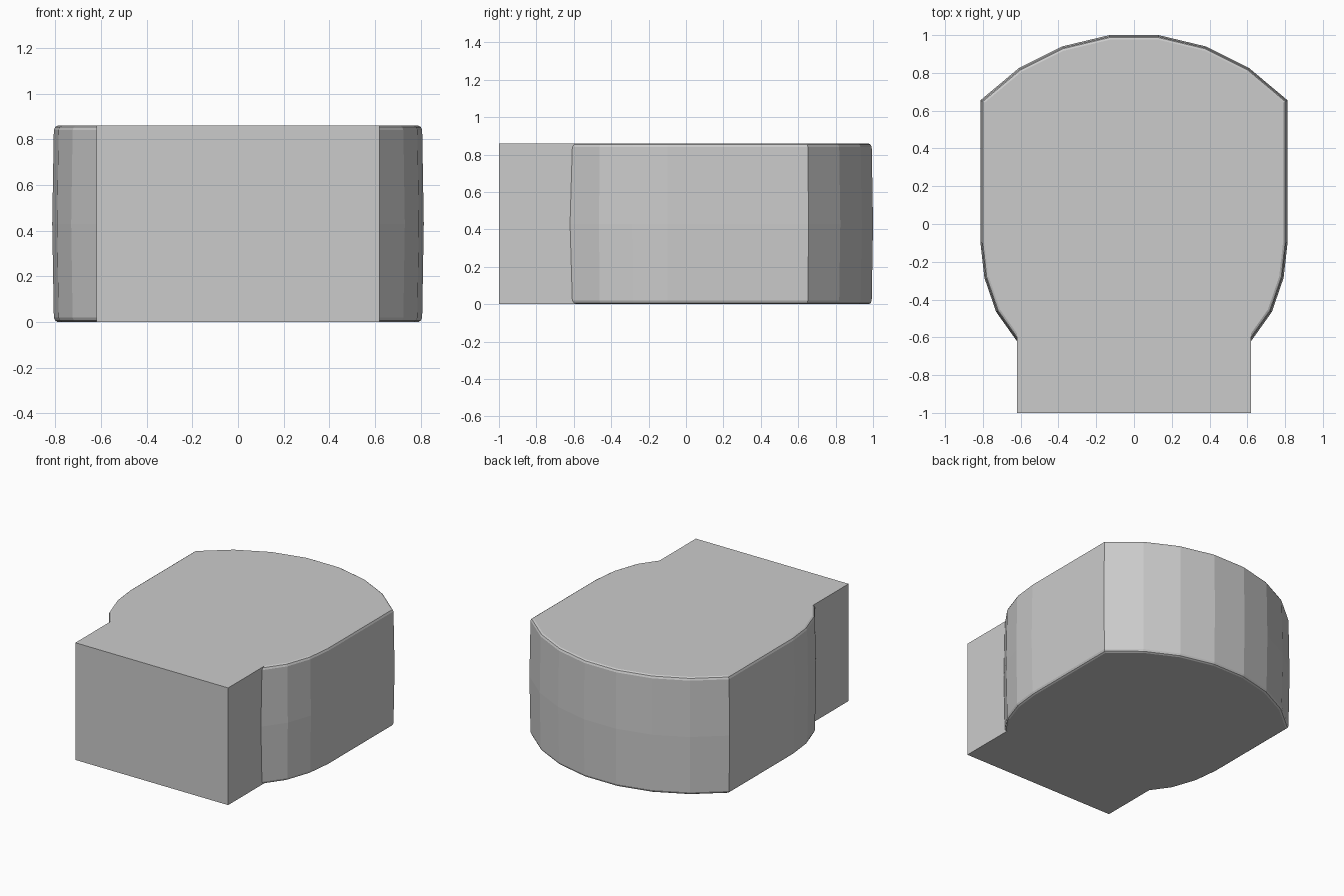
import bpy, bmesh
from mathutils import Vector

if "Cube" in bpy.data.objects:
    bpy.data.objects.remove(bpy.data.objects["Cube"])

H = 0.86
# Right half of the plan outline, from the front neck corner to the rounded back
HALF = [(0.62, -1.0), (0.62, -0.62), (0.73, -0.465), (0.792, -0.285), (0.813, -0.1),
        (0.813, 0.655), (0.61, 0.825), (0.38, 0.94), (0.13, 1.0)]
OUTLINE = [Vector(p) for p in HALF] + [Vector((-x, y)) for x, y in reversed(HALF)]
N = len(OUTLINE)


def normal(a, b):
    d = (b - a).normalized()
    return Vector((d.y, -d.x))


def inset(i, d):
    """Mitred inset of one outline point; the neck keeps its straight sides."""
    p = OUTLINE[i]
    if i in (0, N - 1):
        return p.copy()
    n1 = normal(OUTLINE[i - 1], p)
    n2 = normal(p, OUTLINE[(i + 1) % N])
    if i in (1, N - 2):
        # slide the junction along the neck side
        n = n2 if i == 1 else n1
        return p + Vector((0, -d / n.y))
    m = (n1 + n2).normalized()
    return p - m * (d / m.dot(n1))


# Stacked rings: softened rims and a slight bulge at mid height
rim = [(0.0, 0.024), (0.006, 0.013), (0.02, 0.007)]
levels = rim + [(H / 2, 0.0)] + [(H - z, d) for z, d in reversed(rim)]

bm = bmesh.new()
rings = []
for z, d in levels:
    rings.append([bm.verts.new((*inset(i, d), z)) for i in range(N)])
for lo, hi in zip(rings, rings[1:]):
    for i in range(N):
        j = (i + 1) % N
        bm.faces.new((lo[i], lo[j], hi[j], hi[i]))
bm.faces.new(list(reversed(rings[0])))
bm.faces.new(rings[-1])
bmesh.ops.recalc_face_normals(bm, faces=bm.faces)

mesh = bpy.data.meshes.new("rounded_block_with_neck")
bm.to_mesh(mesh)
bm.free()
obj = bpy.data.objects.new("rounded_block_with_neck", mesh)
bpy.context.collection.objects.link(obj)
